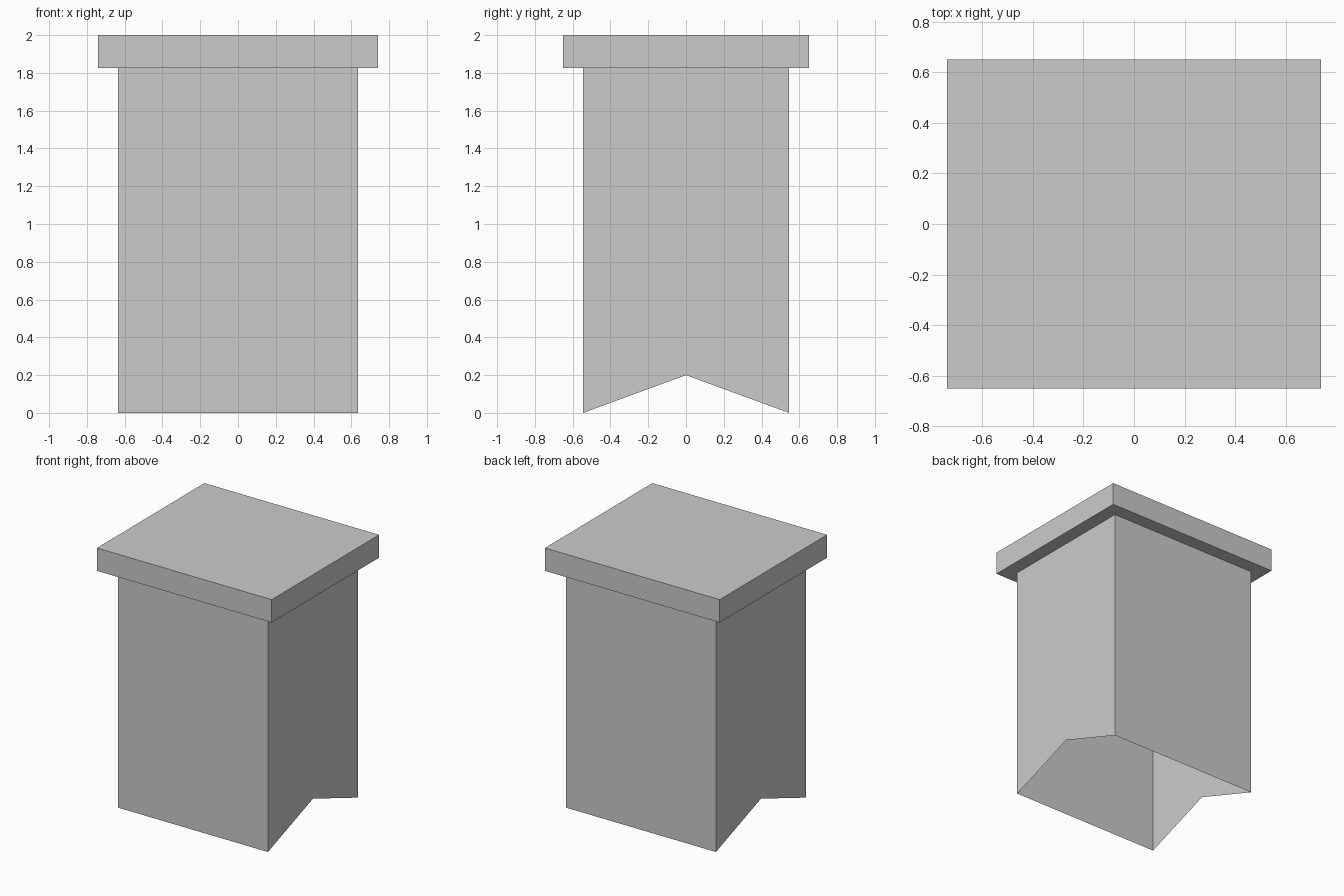
import bpy
import bmesh

old = bpy.data.objects.get("Cube")
if old:
    bpy.data.objects.remove(old, do_unlink=True)

# Single plain grey material
grey = bpy.data.materials.new("plain grey")
grey.use_nodes = True
colour = (0.6, 0.6, 0.6, 1)
grey.diffuse_color = colour
grey.node_tree.nodes["Principled BSDF"].inputs["Base Color"].default_value = colour


def finish(name, bm):
    bmesh.ops.recalc_face_normals(bm, faces=bm.faces[:])
    mesh = bpy.data.meshes.new(name)
    bm.to_mesh(mesh)
    bm.free()
    mesh.materials.append(grey)
    obj = bpy.data.objects.new(name, mesh)
    bpy.context.collection.objects.link(obj)
    return obj


def box(half_x, half_y, bottom, top):
    bm = bmesh.new()
    bmesh.ops.create_cube(bm, size=2)
    for v in bm.verts:
        v.co.x *= half_x
        v.co.y *= half_y
        v.co.z = top if v.co.z > 0 else bottom
    return bm


JOINT = 1.825

# Overhanging slab on top
finish("cap_slab", box(0.74, 0.65, JOINT, 2))

# Hollow thin-walled shaft, notched profile swept along x, open underneath
HALF_X, HALF_Y, NOTCH = 0.635, 0.545, 0.2
profile = [(-HALF_Y, 0), (-HALF_Y, JOINT), (HALF_Y, JOINT), (HALF_Y, 0), (0, NOTCH)]
bm = bmesh.new()
ends = [[bm.verts.new((x, y, z)) for y, z in profile] for x in (-HALF_X, HALF_X)]
for ring in ends:
    bm.faces.new(ring)
for i in (0, 2):  # front and back walls
    bm.faces.new((ends[0][i], ends[0][i + 1], ends[1][i + 1], ends[1][i]))
finish("shaft_walls", bm)
